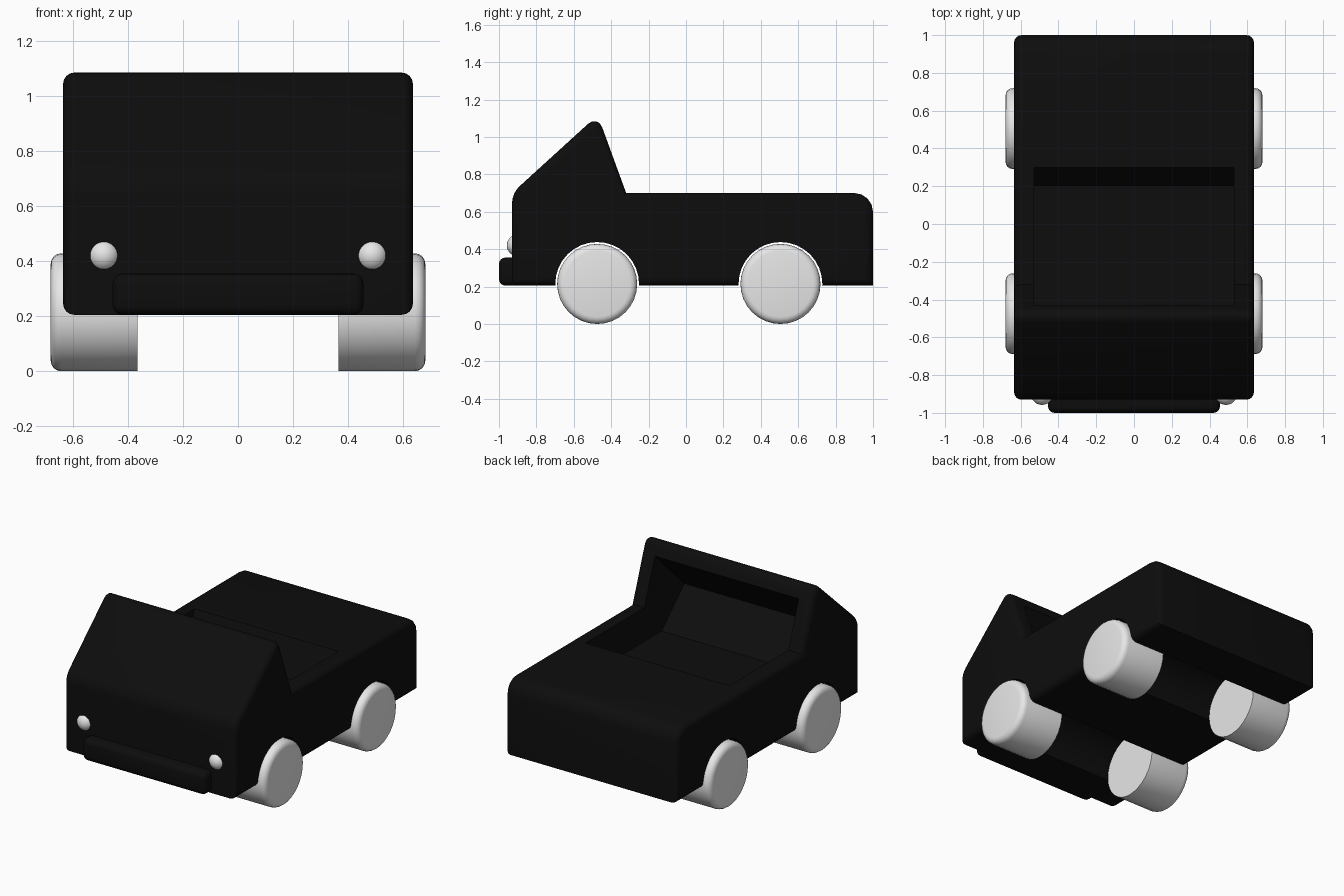
import bpy, bmesh
from mathutils import Matrix

if "Cube" in bpy.data.objects:
    bpy.data.objects.remove(bpy.data.objects["Cube"], do_unlink=True)


def material(name, value):
    mat = bpy.data.materials.new(name)
    mat.use_nodes = True
    colour = (value, value, value, 1)
    mat.diffuse_color = colour
    mat.node_tree.nodes["Principled BSDF"].inputs["Base Color"].default_value = colour
    return mat


BLACK = material("black paint", 0.004)
WHITE = material("white", 0.8)


def finish(bm, name, mat):
    bmesh.ops.recalc_face_normals(bm, faces=bm.faces)
    mesh = bpy.data.meshes.new(name)
    bm.to_mesh(mesh)
    bm.free()
    mesh.materials.append(mat)
    obj = bpy.data.objects.new(name, mesh)
    bpy.context.collection.objects.link(obj)
    return obj


def activate(obj):
    bpy.ops.object.select_all(action='DESELECT')
    obj.select_set(True)
    bpy.context.view_layer.objects.active = obj


def smooth(obj):
    activate(obj)
    bpy.ops.object.shade_smooth_by_angle(angle=0.6)


def round_edges(bm, edges, size, segments=4):
    bmesh.ops.bevel(bm, geom=edges, offset=size, segments=segments,
                    profile=0.5, affect='EDGES', clamp_overlap=True)


def prism(profile, half_width):
    """Side profile (y, z) swept across the width."""
    bm = bmesh.new()
    face = bm.faces.new([bm.verts.new((-half_width, y, z)) for y, z in profile])
    new = bmesh.ops.extrude_face_region(bm, geom=[face])["geom"]
    bmesh.ops.translate(bm, vec=(2 * half_width, 0, 0),
                        verts=[v for v in new if isinstance(v, bmesh.types.BMVert)])
    return bm


def cylinder(radius, x0, x1, y, z, sides):
    bm = bmesh.new()
    bmesh.ops.create_cone(bm, cap_ends=True, segments=sides, radius1=radius,
                          radius2=radius, depth=x1 - x0,
                          matrix=Matrix.Translation(((x0 + x1) / 2, y, z))
                          @ Matrix.Rotation(1.5708, 4, 'Y'))
    return bm


def cut(obj, cutter):
    cutter.hide_render = True
    mod = obj.modifiers.new("cut", 'BOOLEAN')
    mod.object = cutter
    mod.operation = 'DIFFERENCE'
    mod.solver = 'EXACT'
    activate(obj)
    bpy.ops.object.modifier_apply(modifier=mod.name)
    bpy.data.objects.remove(cutter, do_unlink=True)


# Body: wedge cab and rounded tail
WIDTH = 0.635
bm = prism([(-0.93, 0.205), (-0.93, 0.7), (-0.472, 1.117),
            (-0.32, 0.7), (1, 0.7), (1, 0.205)], WIDTH)
for y, z, size in [(-0.93, 0.7, 0.05), (-0.472, 1.117, 0.07), (1, 0.7, 0.1)]:
    round_edges(bm, [e for e in bm.edges if all(
        abs(v.co.y - y) + abs(v.co.z - z) < 0.001 for v in e.verts)], size)
round_edges(bm, [e for e in bm.edges
                 if abs(sum(v.co.x for v in e.verts)) > 2 * WIDTH - 0.01], 0.04)
body = finish(bm, "body", BLACK)

# Open cockpit, reaching forward under the windscreen
cut(body, finish(prism([(-0.74, 0.7), (-0.5, 0.475), (0.2, 0.475), (0.3, 0.7),
                        (0.3, 1.01), (-0.42, 1.01)], 0.53), "cockpit_cutter", BLACK))

# Wheel arches across the full width, and wheels
WHEEL_Z, RADIUS = 0.214, 0.214
for place, y in [("front", -0.475), ("rear", 0.505)]:
    cut(body, finish(cylinder(RADIUS + 0.01, -1, 1, y, WHEEL_Z, 32), "arch_cutter", BLACK))
    for side, s in [("left", 1), ("right", -1)]:
        bm = cylinder(RADIUS, 0.365, 0.68, y, WHEEL_Z, 32)
        round_edges(bm, [e for e in bm.edges if all(v.co.x > 0.67 for v in e.verts)], 0.038)
        bmesh.ops.scale(bm, vec=(s, 1, 1), verts=bm.verts)
        smooth(finish(bm, f"{place}_{side}_wheel", WHITE))
smooth(body)

# Front bumper
bm = prism([(-1, 0.205), (-1, 0.355), (-0.87, 0.355), (-0.87, 0.205)], 0.455)
round_edges(bm, [e for e in bm.edges if any(v.co.y < -0.95 for v in e.verts)], 0.035)
smooth(finish(bm, "front_bumper", BLACK))

# Headlights
for side, s in [("left", 1), ("right", -1)]:
    bm = bmesh.new()
    bmesh.ops.create_uvsphere(bm, u_segments=24, v_segments=16, radius=0.058,
                              matrix=Matrix.Translation((0.487 * s, -0.9, 0.42)))
    smooth(finish(bm, f"{side}_headlight", WHITE))
